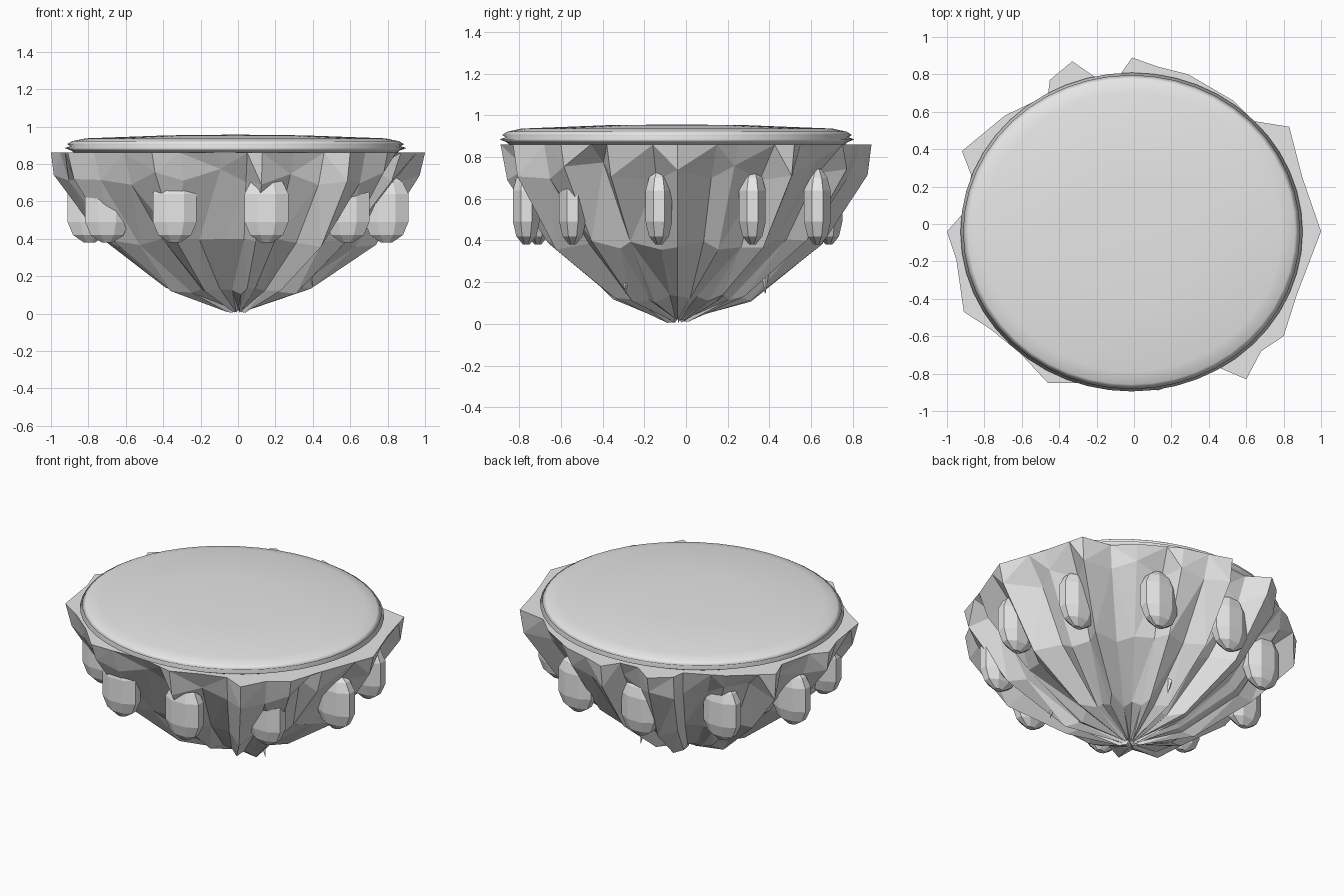
import bpy, bmesh, math, random
from mathutils import Vector, Matrix

if "Cube" in bpy.data.objects:
    bpy.data.objects.remove(bpy.data.objects["Cube"], do_unlink=True)

random.seed(4)
AXIS = Vector((0, -0.04, 0))

stone = bpy.data.materials.new("pale_grey")
stone.use_nodes = True
GREY = (0.8, 0.8, 0.8, 1)
stone.diffuse_color = GREY
stone.node_tree.nodes["Principled BSDF"].inputs["Base Color"].default_value = GREY


def finish(bm, name):
    bmesh.ops.recalc_face_normals(bm, faces=bm.faces[:])
    mesh = bpy.data.meshes.new(name)
    bm.to_mesh(mesh)
    bm.free()
    mesh.materials.append(stone)
    obj = bpy.data.objects.new(name, mesh)
    bpy.context.collection.objects.link(obj)
    return obj


def bridge(bm, a, b):
    n = len(a)
    for i in range(n):
        j = (i + 1) % n
        bm.faces.new((a[i], a[j], b[j], b[i]))


# Jagged hanging rock: ragged rim shrinking to a fluted point
rim = [(1, -.04), (.9, .25), (.83, .52), (.64, .55), (.53, .66), (.29, .8),
       (.13, .84), (-.01, .89), (-.08, .79), (-.2, .78), (-.33, .87),
       (-.45, .77), (-.46, .69), (-.69, .58), (-.92, .39), (-.87, .26),
       (-.92, .05), (-1, -.04), (-.95, -.19), (-.91, -.47), (-.77, -.56),
       (-.61, -.69), (-.46, -.85), (-.31, -.85), (-.1, -.84), (.13, -.89),
       (.3, -.82), (.46, -.77), (.6, -.83), (.68, -.68), (.8, -.6), (.87, -.38)]
corners = [Vector((x, y, 0)) - AXIS for x, y in rim]
count = len(corners)
# Each spoke is a ridge, a natural valley, or a groove added on a long rim edge
spokes = []
for i, d in enumerate(corners):
    after = corners[(i + 1) % count]
    beside = (corners[i - 1].length + after.length) / 2
    spokes.append((d, "ridge" if d.length >= beside else "valley"))
    if (after - d).length > .22:
        spokes.append((d.lerp(after, .65), "groove"))
# height, radius factor, share of raggedness, height jitter, factor per spoke kind
levels = [(.86, 1, 1, 0, {"ridge": 1, "valley": 1, "groove": 1}),
          (.73, .975, 1, .045, {"ridge": 1, "valley": .97, "groove": .88}),
          (.38, .74, 1, .025, {"ridge": 1, "valley": .91, "groove": .89}),
          (.12, .37, 1.2, .02, {"ridge": 1.02, "valley": .85, "groove": .85}),
          (.015, .05, 1.5, .012, {"ridge": 1.2, "valley": .6, "groove": .6})]
MEAN = .88
bm = bmesh.new()
rings = []
for z, size, ragged, jitter, factor in levels:
    ring = []
    for d, kind in spokes:
        r = size * (MEAN + (d.length - MEAN) * ragged) * factor[kind]
        if jitter:
            r *= random.uniform(.985, 1.012)
        p = AXIS + d.normalized() * r
        p.z = z + random.uniform(-jitter, jitter)
        ring.append(bm.verts.new(p))
    rings.append(ring)
for a, b in zip(rings, rings[1:]):
    bridge(bm, a, b)
bm.faces.new(rings[0])
tip = bm.verts.new(AXIS + Vector((0, 0, .04)))
for i, v in enumerate(rings[-1]):
    bm.faces.new((v, rings[-1][i - 1], tip))
bmesh.ops.triangulate(bm, faces=[f for f in bm.faces if len(f.verts) == 4])
finish(bm, "hanging_rock")

# Round cap with two thin lips and a slightly domed top
cap_profile = [(.95, .86), (.965, .872), (1.005, .885), (.97, .895), (.99, .906),
               (.96, .922), (.88, .937), (.4, .953)]
SIDES = 48
bm = bmesh.new()
rings = []
for r, z in cap_profile:
    rings.append([bm.verts.new((.91 * r * math.cos(math.tau * k / SIDES) - .013,
                                .848 * r * math.sin(math.tau * k / SIDES) - .043, z))
                  for k in range(SIDES)])
for a, b in zip(rings, rings[1:]):
    bridge(bm, a, b)
bm.faces.new(rings[0])
centre = bm.verts.new((-.013, -.043, .957))
for i, v in enumerate(rings[-1]):
    bm.faces.new((v, rings[-1][i - 1], centre))
cap = finish(bm, "top_cap")
bpy.ops.object.select_all(action="DESELECT")
cap.select_set(True)
bpy.context.view_layer.objects.active = cap
bpy.ops.object.shade_smooth_by_angle(angle=math.radians(150))

# Ten faceted boulders set around the side, all facing the same way
boulder_profile = [(.25, -.18), (.75, -.14), (1, -.07), (1, .08), (.75, .14), (.3, .183)]
for n in range(10):
    a = math.radians(-79 + 36 * n)
    bm = bmesh.new()
    rings = [[bm.verts.new((.127 * s * math.cos(math.tau * (k + .5) / 8),
                            .069 * s * math.sin(math.tau * (k + .5) / 8), z))
              for k in range(8)] for s, z in boulder_profile]
    for lower, upper in zip(rings, rings[1:]):
        bridge(bm, lower, upper)
    bm.faces.new(rings[0])
    bm.faces.new(rings[-1])
    boulder = finish(bm, f"boulder_{n + 1}")
    boulder.location = AXIS + Vector((.8 * math.cos(a), .74 * math.sin(a), .56))

# Small thin thorns under the rock
for n, (x, y) in enumerate([(.39, -.29), (.05, .38)]):
    bm = bmesh.new()
    bmesh.ops.create_cone(bm, cap_ends=True, segments=4, radius1=.002, radius2=.018,
                          depth=.1, matrix=Matrix.Rotation(-.2, 4, "Y"))
    thorn = finish(bm, f"thorn_{n + 1}")
    thorn.location = (x, y, .195)
